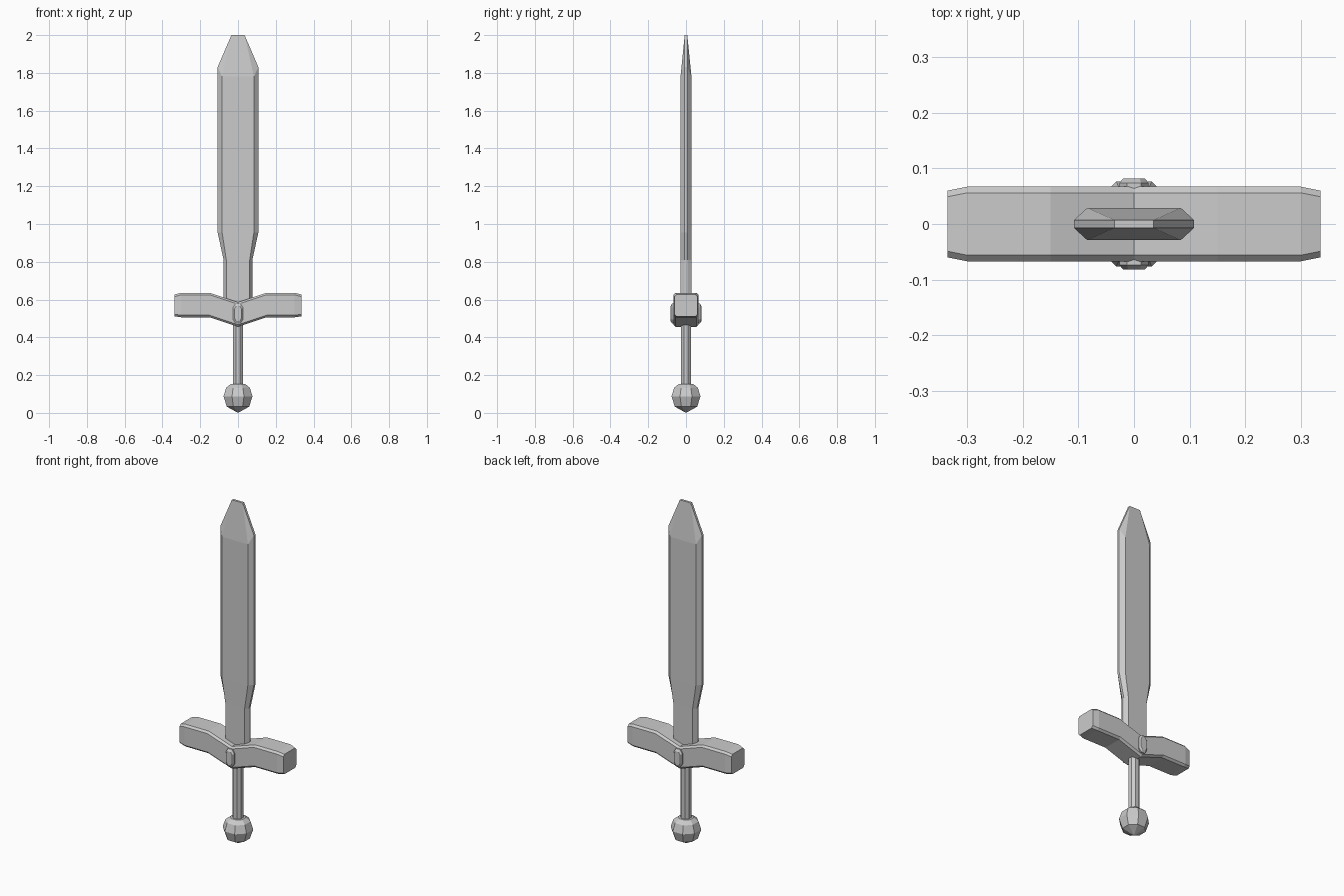
import bpy, bmesh, math

cube = bpy.data.objects.get("Cube")
if cube:
    bpy.data.objects.remove(cube, do_unlink=True)

steel = bpy.data.materials.new("grey_steel")
steel.use_nodes = True
GREY = (0.6, 0.6, 0.6, 1)
steel.diffuse_color = GREY
steel.node_tree.nodes["Principled BSDF"].inputs["Base Color"].default_value = GREY


def loft(name, rings):
    """Skin a list of equal-length point rings into a closed solid."""
    bm = bmesh.new()
    loops = [[bm.verts.new(p) for p in ring] for ring in rings]
    n = len(loops[0])
    for a, b in zip(loops, loops[1:]):
        for i in range(n):
            j = (i + 1) % n
            bm.faces.new((a[i], a[j], b[j], b[i]))
    bm.faces.new(loops[0][::-1])
    bm.faces.new(loops[-1])
    bmesh.ops.remove_doubles(bm, verts=bm.verts, dist=0.0005)
    bmesh.ops.recalc_face_normals(bm, faces=bm.faces)
    mesh = bpy.data.meshes.new(name)
    bm.to_mesh(mesh)
    bm.free()
    mesh.materials.append(steel)
    obj = bpy.data.objects.new(name, mesh)
    bpy.context.collection.objects.link(obj)
    return obj


def octagon(outer, inner, half, edge):
    """Chamfered rectangle corners, counter-clockwise."""
    return [(outer, -edge), (outer, edge), (inner, half), (-inner, half),
            (-outer, edge), (-outer, -edge), (-inner, -half), (inner, -half)]


def turned(name, profile, sides=8):
    """Faceted solid of revolution from (radius, z) pairs."""
    angles = [math.tau * (i + 0.5) / sides for i in range(sides)]
    return loft(name, [[(r * math.cos(a), r * math.sin(a), z) for a in angles]
                       for r, z in profile])


# Blade: (outer, inner, half thickness, outer z, flat z)
stations = [(0.076, 0.062, 0.028, 0.55, 0.55), (0.076, 0.062, 0.028, 0.81, 0.81),
            (0.108, 0.084, 0.029, 0.955, 0.955), (0.108, 0.084, 0.029, 1.83, 1.78),
            (0.035, 0.035, 0.007, 2.0, 2.0)]
loft("blade", [[(x, y, zo if abs(x) == o else zi)
                for x, y in octagon(o, i, h, 0.007)]
               for o, i, h, zo, zi in stations])

# Crossguard: chamfered bar, swept through a shallow V
half_path = [(0.335, 0.569, 0.060, 0.058), (0.30, 0.571, 0.067, 0.065),
             (0.15, 0.571, 0.067, 0.065), (0, 0.521, 0.067, 0.065)]
path = [(-x, *rest) for x, *rest in half_path] + half_path[-2::-1]
loft("crossguard", [[(x, y, z + dz)
                     for y, dz in octagon(w, w - 0.011, h, h - 0.011)]
                    for x, z, w, h in path])

# Studs on both faces of the guard
for name, side in (("front_stud", -1), ("back_stud", 1)):
    loft(name, [[(x * s, side * y, 0.526 + z * s)
                 for x, z in octagon(0.026, 0.013, 0.052, 0.032)]
                for y, s in ((0.055, 1), (0.074, 1), (0.082, 0.75))])

# Grip and pommel
turned("grip", [(0.03, 0.13), (0.03, 0.5)])
turned("pommel", [(0.0, 0.0), (0.064, 0.033), (0.083, 0.088),
                  (0.068, 0.133), (0.042, 0.153)])
